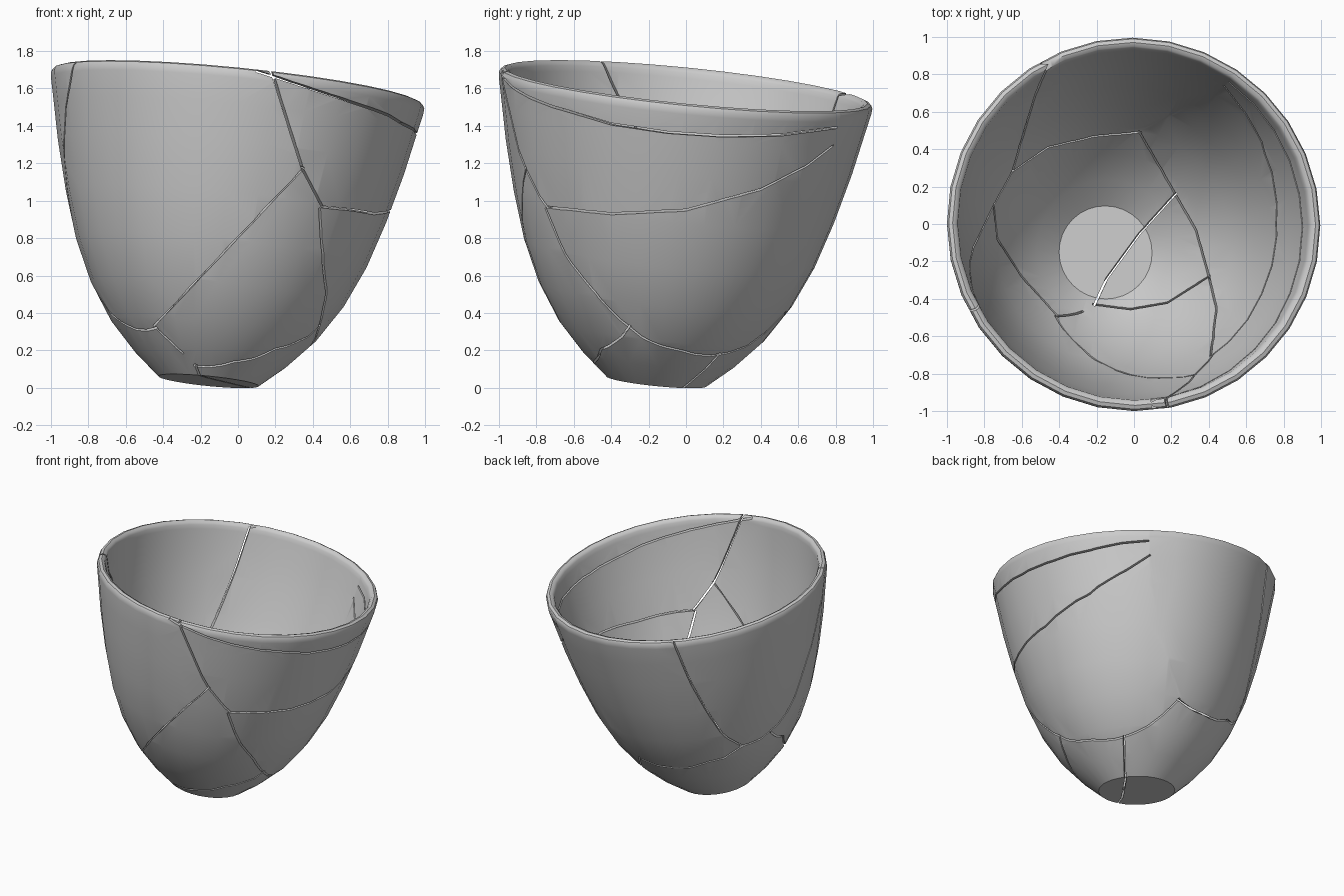
import bpy, bmesh, math
from mathutils import Vector
from mathutils.bvhtree import BVHTree

if "Cube" in bpy.data.objects:
    bpy.data.objects.remove(bpy.data.objects["Cube"])

SIDES = 32
AXIS = Vector((0.1, 0.1, 1)).normalized()
RIM_Z = 1.61
TILT = Vector((0, 0, 1)).rotation_difference(AXIS)
BASE = Vector((0, 0, RIM_Z)) - AXIS * 1.59

# Closed wall profile (radius, height): outside going up, rounded rim, inside going down
PROFILE = [(0, 0), (.27, 0), (.41, .12), (.55, .27), (.68, .47), (.78, .69), (.86, .94),
           (.93, 1.21), (.97, 1.40), (1.0, 1.54), (1.003, 1.57), (.995, 1.587), (.975, 1.595),
           (.955, 1.587), (.945, 1.57), (.94, 1.54), (.915, 1.40), (.875, 1.21), (.805, .95),
           (.73, .71), (.635, .50), (.51, .31), (.38, .165), (.25, .055), (0, .055)]


def make_cup():
    bm = bmesh.new()
    rings = []
    for r, h in PROFILE:
        n = SIDES if r else 1
        rings.append([bm.verts.new(BASE + TILT @ Vector((
            r * math.cos(2 * math.pi * i / SIDES), r * math.sin(2 * math.pi * i / SIDES), h)))
            for i in range(n)])
    for a, b in zip(rings, rings[1:]):
        for i in range(SIDES):
            j = (i + 1) % SIDES
            quad = [a[i % len(a)], a[j % len(a)], b[j % len(b)], b[i % len(b)]]
            bm.faces.new(list(dict.fromkeys(quad)))
    bmesh.ops.recalc_face_normals(bm, faces=bm.faces)
    tree = BVHTree.FromBMesh(bm)
    mesh = bpy.data.meshes.new("cup_shard")
    bm.to_mesh(mesh)
    bm.free()
    ob = bpy.data.objects.new("cup_shard", mesh)
    bpy.context.collection.objects.link(ob)
    return ob, tree


# Crack paths, each section drawn in one view: T = top (x,y), F = front (x,z), R = right (y,z)
CRACKS = [
    [("T", [(-.65, .28), (-.585, .5), (-.53, .68), (-.455, .865)])],
    [("T", [(-.65, .28), (-.46, .41), (-.2, .47), (.03, .49)])],
    [("T", [(.03, .49), (.5, .74)]), ("R", [(.785, 1.31), (.8, 1.38), (.825, 1.44)])],
    [("T", [(.03, .49), (.22, .16), (.33, -.03), (.40, -.28)])],
    [("T", [(.22, .16), (.03, -.05), (-.145, -.29), (-.21, -.43)])],
    [("T", [(-.21, -.43), (-.02, -.455), (.18, -.42), (.40, -.28)])],
    [("T", [(.40, -.28), (.44, -.45), (.41, -.7)])],
    [("R", [(-.73, .965), (-.4, .93), (0, .95), (.4, 1.06), (.65, 1.19), (.78, 1.29)])],
    [("F", [(.45, .97), (.345, 1.17), (.19, 1.66)])],
    [("F", [(.345, 1.17), (-.45, .33), (-.3, .19)])],
    [("T", [(-.41, -.49), (-.6, -.28), (-.73, -.08), (-.75, .1), (-.65, .28)])],
    [("T", [(-.75, .1), (-.86, -.13)]), ("F", [(-.93, 1.32), (-.92, 1.5), (-.885, 1.7)])],
    [("F", [(.19, 1.665), (.6, 1.53), (.72, 1.49)]),
     ("R", [(-.6, 1.47), (-.4, 1.41), (-.1, 1.365), (.2, 1.345), (.5, 1.35), (.8, 1.39)])],
]


def outward(p):
    return (p - Vector((0, 0, 0.6 + 0.6 * p.z))).normalized()


def trace(tree, sections):
    """Project a drawn crack onto the middle of the wall."""
    path = []
    for view, pts in sections:
        flat = [Vector(pts[0])]
        for a, b in zip(pts, pts[1:]):
            flat += [Vector(a).lerp(Vector(b), k / 4) for k in range(1, 5)]
        for u, v in flat:
            start, ray = {"T": ((u, v, 3), (0, 0, -1)), "F": ((u, -3, v), (0, 1, 0)),
                          "R": ((3, u, v), (-1, 0, 0))}[view]
            hit = tree.ray_cast(Vector(start), Vector(ray))[0]
            if hit:
                path.append(hit + outward(hit) * (0.027 if view == "T" else -0.027))
    # run past the ends so that cracks meet, and break through the rim
    for end, nxt in ((0, 1), (-1, -2)):
        p = path[end]
        near_rim = RIM_Z - 0.1 * (p.x + p.y) - p.z < 0.065
        path[end] = p + (p - path[nxt]).normalized() * (0.1 if near_rim else 0.012)
    return path


def make_cutter(path):
    """Thin ribbon passing through the wall."""
    bm = bmesh.new()
    rows = []
    for i, p in enumerate(path):
        t = path[min(i + 1, len(path) - 1)] - path[max(i - 1, 0)]
        d = outward(p)
        s = d.cross(t).normalized() * 0.006
        rows.append([bm.verts.new(c) for c in (p + d * .09 + s, p + d * .09 - s,
                                               p - d * .09 - s, p - d * .09 + s)])
    for a, b in zip(rows, rows[1:]):
        for i in range(4):
            bm.faces.new((a[i], a[(i + 1) % 4], b[(i + 1) % 4], b[i]))
    bm.faces.new(rows[0])
    bm.faces.new(rows[-1])
    bmesh.ops.recalc_face_normals(bm, faces=bm.faces)
    mesh = bpy.data.meshes.new("crack_cutter")
    bm.to_mesh(mesh)
    bm.free()
    ob = bpy.data.objects.new("crack_cutter", mesh)
    bpy.context.collection.objects.link(ob)
    ob.hide_render = True
    return ob


# Cut every crack out of the cup
cup, tree = make_cup()
bpy.context.view_layer.objects.active = cup
cup.select_set(True)
for sections in CRACKS:
    cutter = make_cutter(trace(tree, sections))
    mod = cup.modifiers.new("crack", "BOOLEAN")
    mod.operation = "DIFFERENCE"
    mod.solver = "EXACT"
    mod.object = cutter
    bpy.ops.object.modifier_apply(modifier=mod.name)
    bpy.data.objects.remove(cutter)

# Break into loose shards, smooth apart from the crack edges
bpy.ops.object.mode_set(mode="EDIT")
bpy.ops.mesh.select_all(action="SELECT")
bpy.ops.mesh.separate(type="LOOSE")
bpy.ops.object.mode_set(mode="OBJECT")
bpy.ops.object.select_all(action="SELECT")
bpy.ops.object.shade_smooth_by_angle(angle=math.radians(40))
